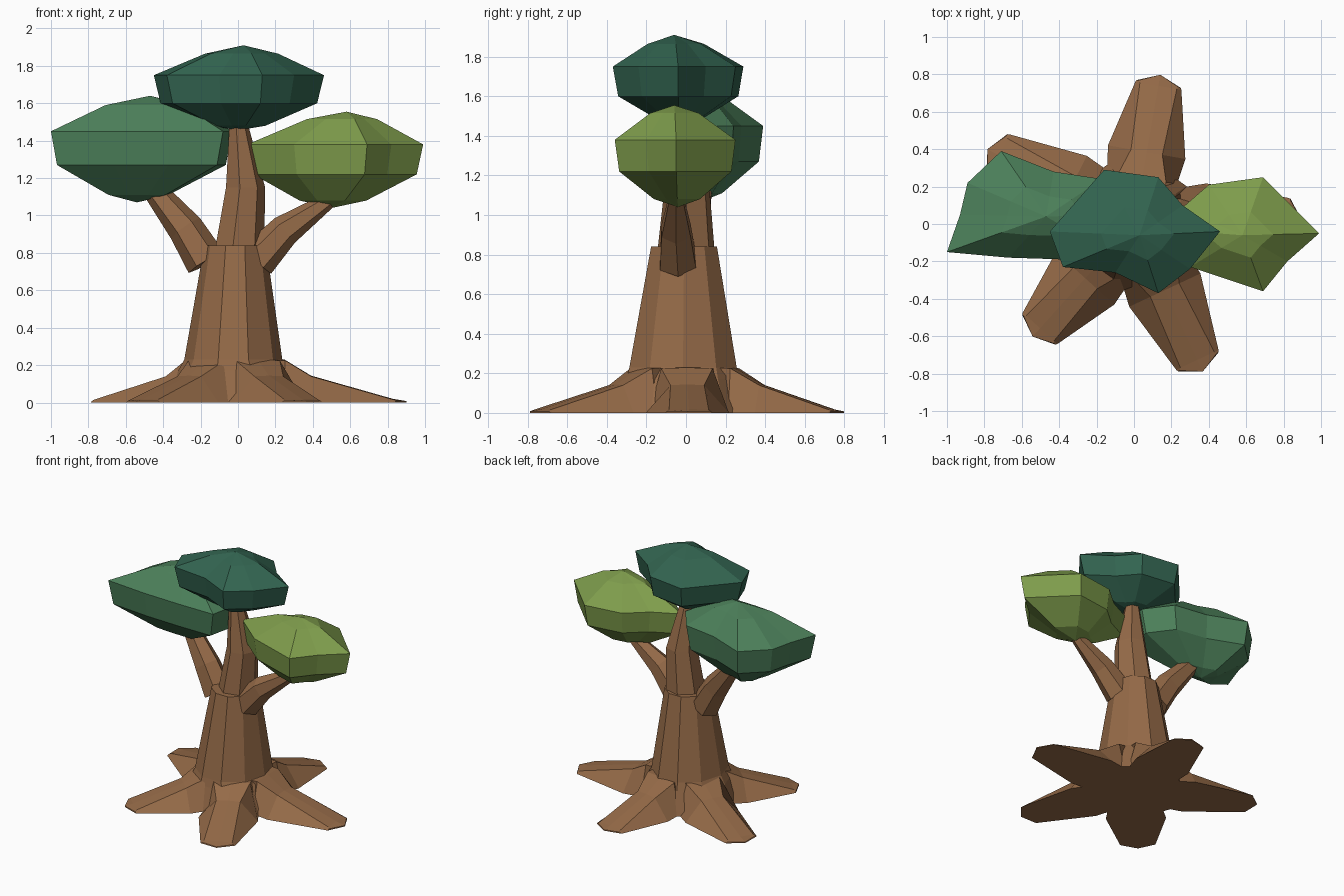
import bpy, bmesh
from math import cos, sin, pi, radians
from mathutils import Vector

cube = bpy.data.objects.get("Cube")
if cube:
    bpy.data.objects.remove(cube)


def material(name, rgb):
    m = bpy.data.materials.new(name)
    m.use_nodes = True
    m.diffuse_color = (*rgb, 1)
    m.node_tree.nodes["Principled BSDF"].inputs["Base Color"].default_value = (*rgb, 1)
    return m


BARK = material("bark_brown", (0.30, 0.145, 0.064))
DARK = material("dark_green_leaf", (0.032, 0.127, 0.08))
MID = material("mid_green_leaf", (0.072, 0.215, 0.102))
LIGHT = material("light_green_leaf", (0.21, 0.335, 0.072))


def loft(name, rings, mat, low=None, high=None):
    """Skin equal-sized rings; caps are flat, or pointed at low / high."""
    bm = bmesh.new()
    vs = [[bm.verts.new(p) for p in ring] for ring in rings]
    n = len(vs[0])
    for a, b in zip(vs, vs[1:]):
        for i in range(n):
            j = (i + 1) % n
            bm.faces.new((a[i], a[j], b[j], b[i]))
    for ring, tip in ((vs[0], low), (vs[-1], high)):
        cap = bm.faces.new(ring)
        if tip:
            centre = bmesh.ops.poke(bm, faces=[cap])["verts"][0]
            centre.co = tip
    bmesh.ops.recalc_face_normals(bm, faces=bm.faces)
    me = bpy.data.meshes.new(name)
    bm.to_mesh(me)
    bm.free()
    me.materials.append(mat)
    ob = bpy.data.objects.new(name, me)
    bpy.context.collection.objects.link(ob)
    return ob


def circle(x, y, z, rx, ry, n=10):
    return [(x + rx * cos(2 * pi * i / n), y + ry * sin(2 * pi * i / n), z) for i in range(n)]


# Trunk with a flared foot, and the leader rising from its top
loft("trunk", [circle(-0.01, -0.01, 0, 0.36, 0.36), circle(-0.02, -0.015, 0.17, 0.3, 0.3),
               circle(-0.025, -0.015, 0.23, 0.262, 0.285), circle(-0.015, -0.01, 0.84, 0.165, 0.175)], BARK)
loft("centre_branch", [circle(0, 0, 0.8, 0.14, 0.15, 7), circle(0.035, 0.005, 1.15, 0.11, 0.115, 7),
                       circle(0, -0.02, 1.5, 0.05, 0.05, 7)], BARK)


# Side branches: hexagonal tubes following a bent path
def branch(name, path):
    pts = [Vector(p[:3]) for p in path]
    rings = []
    for i, p in enumerate(pts):
        t = (pts[min(i + 1, len(pts) - 1)] - pts[max(i - 1, 0)]).normalized()
        u = t.cross(Vector((0, 1, 0))).normalized()
        v = t.cross(u)
        rings.append([p + path[i][3] * (u * cos(k * pi / 3) + v * sin(k * pi / 3)) for k in range(6)])
    loft(name, rings, BARK)


branch("left_branch", [(0.1, -0.04, 0.76, 0.105), (0.25, -0.05, 0.92, 0.085), (0.5, -0.05, 1.09, 0.04)])
branch("right_branch", [(-0.17, 0.01, 0.75, 0.11), (-0.28, 0.03, 0.93, 0.095), (-0.46, 0.08, 1.15, 0.06)])

# Roots: tapering ridges with a blunt three-cornered toe; (distance, top width, ground width, height)
STATIONS = [(0.1, 0.14, 0.07, 0.23), (0.25, 0.13, 0.19, 0.225),
            (0.39, 0.085, 0.21, 0.14), (0.75, 0.1, 0.125, 0.016)]
ROOTS = {"left": (1, 0.90), "back": (80, 0.81), "back_right": (153, 0.88),
         "front_right": (-132, 0.81), "front_left": (-65, 0.87)}
for name, (angle, length) in ROOTS.items():
    c, s = cos(radians(angle)), sin(radians(angle))
    stretch = (length - 0.39) / 0.42

    def place(d, w, z):
        d = d if d < 0.4 else 0.39 + (d - 0.39) * stretch
        return (d * c - w * s, d * s + w * c, z)

    rings = [[place(d, -g, 0), place(d, -t, z), place(d, 0, z + 0.004), place(d, t, z),
              place(d, g, 0), place(d, 0, 0)] for d, t, g, z in STATIONS]
    rings.append([place(0.76, -0.12, 0), place(0.76, -0.11, 0.008), place(0.81, 0, 0.008),
                  place(0.76, 0.11, 0.008), place(0.76, 0.12, 0), place(0.81, 0, 0)])
    loft(name + "_root", rings, BARK)


# Leaf clumps: an irregular outline scaled through several heights
def clump(name, mat, outline, top, bottom, levels):
    rings = []
    for z, k in levels:
        cx, cy = (top if z > levels[1][0] else bottom)[:2]
        rings.append([(cx + (x - cx) * k, cy + (y - cy) * k, z) for x, y in outline])
    loft(name, rings, mat, bottom, top)


clump("top_leaves", DARK,
      [(-0.45, -0.04), (-0.16, 0.29), (0.13, 0.25), (0.26, 0.1), (0.46, -0.04),
       (0.3, -0.24), (0.13, -0.37), (-0.1, -0.26), (-0.38, -0.23)],
      (0.03, -0.06, 1.91), (0, -0.03, 1.455),
      [(1.48, 0.32), (1.6, 0.92), (1.75, 1), (1.865, 0.43)])
clump("right_leaves", MID,
      [(-1, -0.15), (-0.93, 0.05), (-0.89, 0.22), (-0.71, 0.39), (-0.43, 0.28), (-0.17, 0.24),
       (-0.03, 0.05), (-0.08, -0.19), (-0.36, -0.19), (-0.67, -0.18)],
      (-0.47, 0.04, 1.64), (-0.54, 0.08, 1.07),
      [(1.11, 0.33), (1.27, 0.93), (1.45, 1), (1.59, 0.45)])
clump("left_leaves", LIGHT,
      [(0.99, -0.05), (0.83, 0.11), (0.69, 0.25), (0.4, 0.21), (0.25, 0.08),
       (0.05, -0.02), (0.3, -0.23), (0.69, -0.36), (0.82, -0.2)],
      (0.58, -0.06, 1.555), (0.5, -0.04, 1.04),
      [(1.08, 0.38), (1.22, 0.93), (1.38, 1), (1.515, 0.4)])
